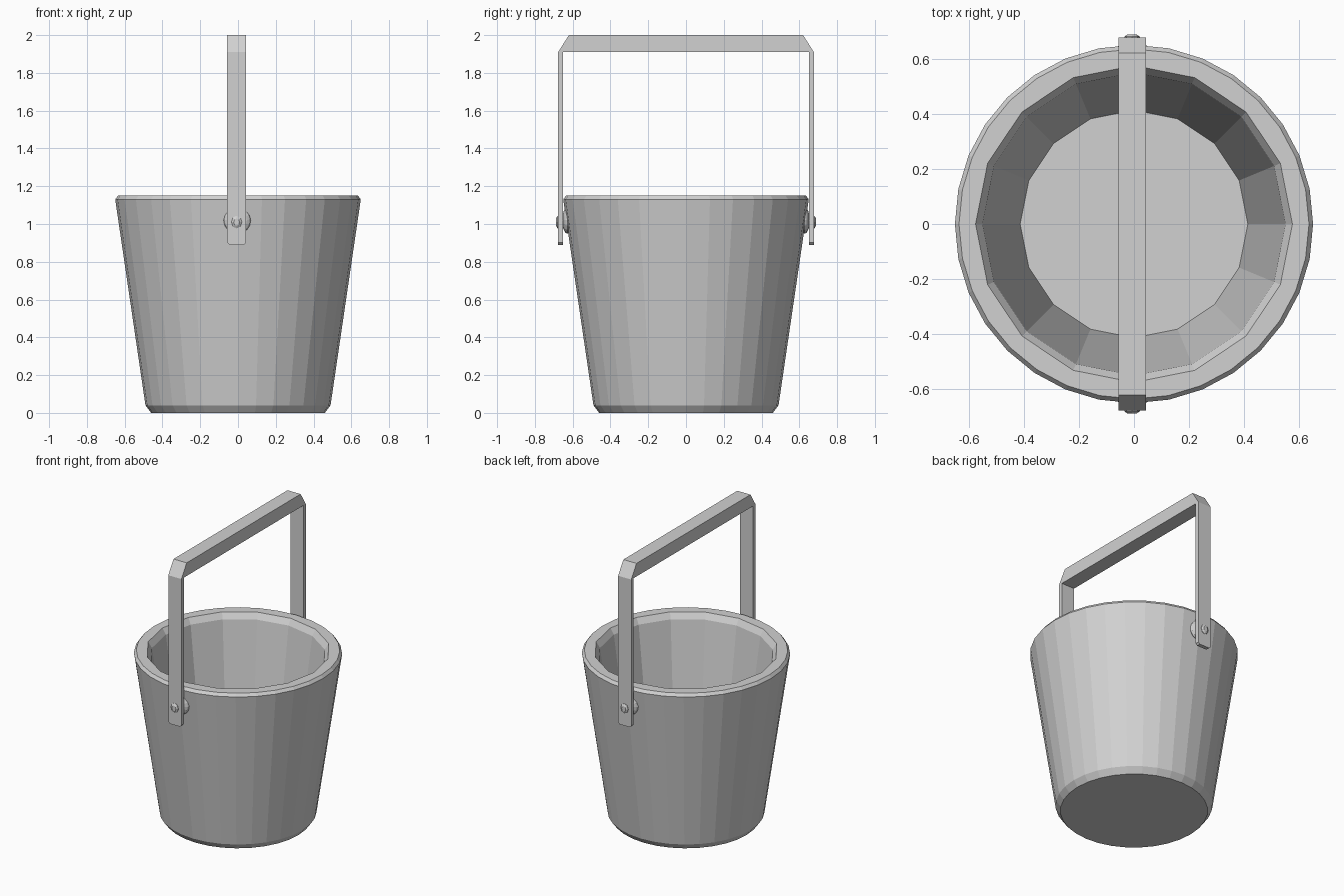
import bpy, bmesh, math

if "Cube" in bpy.data.objects:
    bpy.data.objects.remove(bpy.data.objects["Cube"])

grey = bpy.data.materials.new("light_grey")
grey.diffuse_color = (0.64, 0.64, 0.64, 1)
grey.use_nodes = True
grey.node_tree.nodes["Principled BSDF"].inputs["Base Color"].default_value = grey.diffuse_color
STRAP_X = -0.007          # the handle sits slightly off centre
PIN_Z = 1.02


def finish(name, bm):
    bmesh.ops.recalc_face_normals(bm, faces=bm.faces)
    me = bpy.data.meshes.new(name)
    bm.to_mesh(me)
    bm.free()
    me.materials.append(grey)
    ob = bpy.data.objects.new(name, me)
    bpy.context.collection.objects.link(ob)
    return ob


def ring(bm, radius, z, sides):
    step = 2 * math.pi / sides
    return [bm.verts.new((radius * math.cos(i * step), radius * math.sin(i * step), z))
            for i in range(sides)]


def loft(bm, profile, sides):
    rings = [ring(bm, r, z, sides) for r, z in profile]
    for a, b in zip(rings, rings[1:]):
        for i in range(sides):
            j = (i + 1) % sides
            bm.faces.new((a[i], a[j], b[j], b[i]))
    return rings


# Bucket: 32-sided outside, 16-sided inside, joined by a flat rim
bm = bmesh.new()
outer = loft(bm, [(0.46, 0), (0.49, 0.04), (0.65, 1.13), (0.635, 1.15)], 32)
inner = loft(bm, [(0.575, 1.15), (0.55, 1.11), (0.413, 0.15)], 16)
bm.faces.new(outer[0])
bm.faces.new(inner[-1])
rim_out, rim_in = outer[-1], inner[0]
for i in range(16):
    a, b, c = rim_out[2 * i], rim_out[2 * i + 1], rim_out[(2 * i + 2) % 32]
    bm.faces.new((a, b, c, rim_in[(i + 1) % 16], rim_in[i]))
finish("bucket", bm)

# Handle: square arch profile in the YZ plane, extruded across X
half = [(0.65, 0.89), (0.677, 0.89), (0.677, 1.91), (0.62, 2.0)]
profile = half + [(-y, z) for y, z in reversed(half)] + [(-0.65, 1.91), (0.65, 1.91)]
bm = bmesh.new()
face = bm.faces.new([bm.verts.new((STRAP_X - 0.05, y, z)) for y, z in profile])
moved = bmesh.ops.extrude_face_region(bm, geom=[face])["geom"]
bmesh.ops.translate(bm, vec=(0.1, 0, 0),
                    verts=[v for v in moved if isinstance(v, bmesh.types.BMVert)])
# clip the lower corners of the straps
tips = [e for e in bm.edges if all(v.co.z < 0.9 for v in e.verts)
        and abs(e.verts[0].co.x - e.verts[1].co.x) < 1e-4]
bmesh.ops.bevel(bm, geom=tips, offset=0.012, segments=1, affect='EDGES')
finish("handle", bm)

# Rounded mounts on the bucket wall and pins through the straps
for side, label in ((-1, "front"), (1, "back")):
    bm = bmesh.new()
    bmesh.ops.create_uvsphere(bm, u_segments=16, v_segments=8, radius=1)
    for v in bm.verts:
        x, y, z = v.co
        v.co = (STRAP_X + 0.003 + 0.072 * x, side * (0.627 + 0.028 * z), PIN_Z + 0.072 * y)
    finish(label + "_mount", bm)

    bm = bmesh.new()
    pin = loft(bm, [(0.028, 0.62), (0.028, 0.68), (0.016, 0.688)], 8)
    bm.faces.new(pin[0])
    bm.faces.new(pin[-1])
    for v in bm.verts:
        x, y, z = v.co
        v.co = (STRAP_X + x, side * z, PIN_Z - 0.01 + 1.2 * y)
    finish(label + "_pin", bm)
